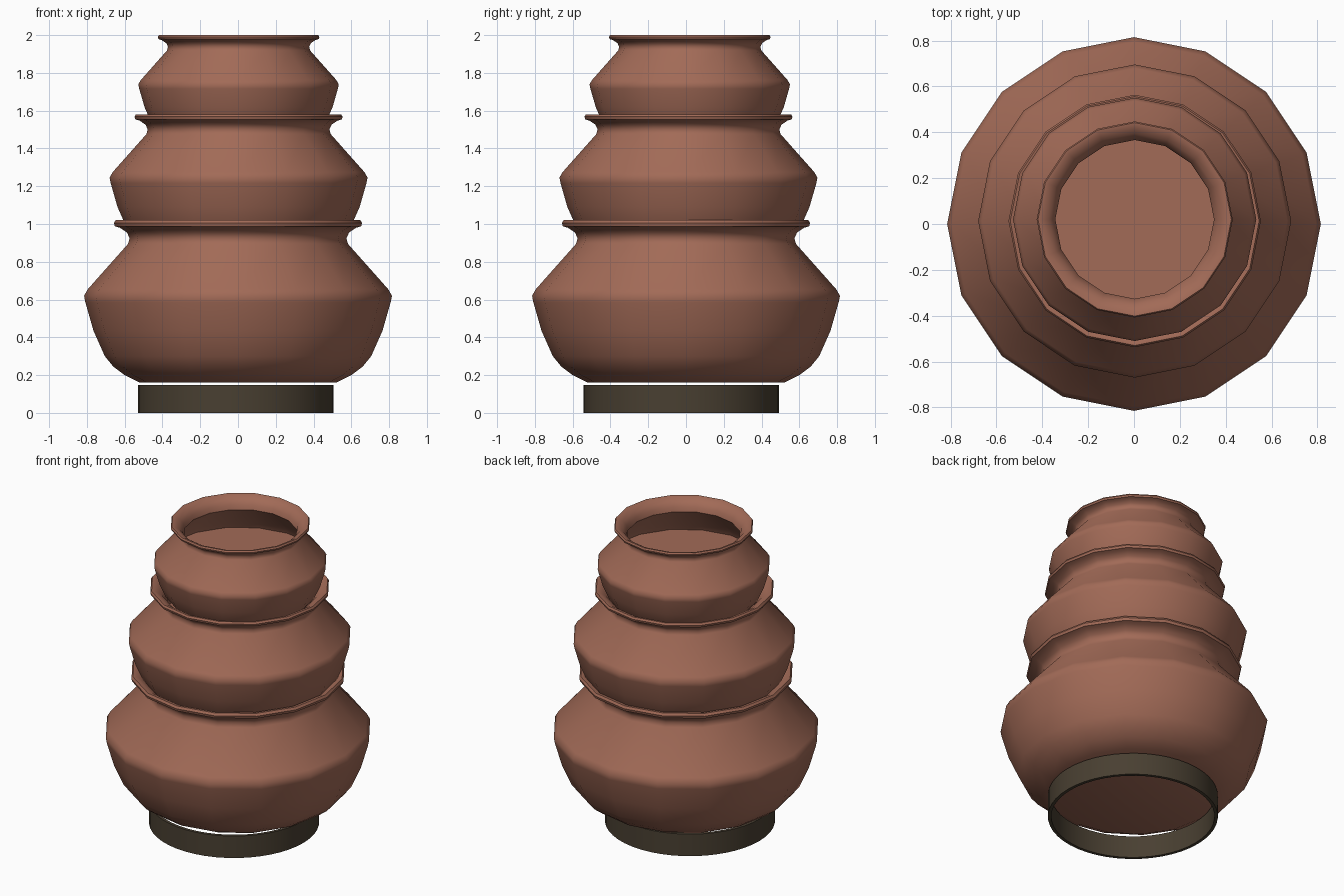
import bpy, math

if "Cube" in bpy.data.objects:
    bpy.data.objects.remove(bpy.data.objects["Cube"])

def material(name, rgb):
    m = bpy.data.materials.new(name)
    m.diffuse_color = (*rgb, 1)
    m.use_nodes = True
    m.node_tree.nodes["Principled BSDF"].inputs["Base Color"].default_value = m.diffuse_color
    return m

clay = material("terracotta", (0.36, 0.145, 0.095))
iron = material("dark olive metal", (0.066, 0.05, 0.031))

def lathe(name, profile, sides, mat, loc=(0, 0, 0), scale=1.0, closed=False):
    """Spin a (radius, height) profile around z; open profiles get end caps."""
    verts, faces = [], []
    for r, z in profile:
        for i in range(sides):
            a = 2 * math.pi * i / sides
            verts.append((r * scale * math.cos(a), r * scale * math.sin(a), z * scale))
    n = len(profile)
    for k in range(n if closed else n - 1):
        a, b = k * sides, ((k + 1) % n) * sides
        for i in range(sides):
            j = (i + 1) % sides
            faces.append((a + i, a + j, b + j, b + i))
    if not closed:
        faces.append(tuple(reversed(range(sides))))
        faces.append(tuple(range((n - 1) * sides, n * sides)))
    me = bpy.data.meshes.new(name)
    me.from_pydata(verts, [], faces)
    me.materials.append(mat)
    ob = bpy.data.objects.new(name, me)
    ob.location = loc
    bpy.context.collection.objects.link(ob)
    bpy.context.view_layer.objects.active = ob
    ob.select_set(True)
    bpy.ops.object.shade_smooth_by_angle(angle=math.radians(42))
    ob.select_set(False)
    return ob

# Pot: outer wall, neck, rolled rim, inner throat, then the soil-level floor
pot = [(0.52, 0.0), (0.60, 0.04), (0.66, 0.085), (0.705, 0.14), (0.765, 0.275),
       (0.808, 0.425), (0.815, 0.46), (0.795, 0.495),
       (0.582, 0.735), (0.574, 0.765), (0.588, 0.795), (0.625, 0.82),
       (0.652, 0.828), (0.657, 0.845), (0.648, 0.86), (0.625, 0.857),
       (0.575, 0.825), (0.545, 0.785), (0.532, 0.74),
       (0.74, 0.505), (0.765, 0.45)]

# Three nested pots, each smaller than the one below
lathe("lower_pot", pot, 16, clay, (0, 0, 0.16))
lathe("middle_pot", pot, 16, clay, (0.003, 0.013, 0.86), 0.838)
lathe("upper_pot", pot, 16, clay, (0.003, 0.02, 1.44), 0.651)

# Open metal foot ring, set slightly off centre
lathe("foot_ring", [(0.497, 0), (0.517, 0), (0.517, 0.147), (0.497, 0.147)],
      48, iron, (-0.012, -0.025, 0), closed=True)
